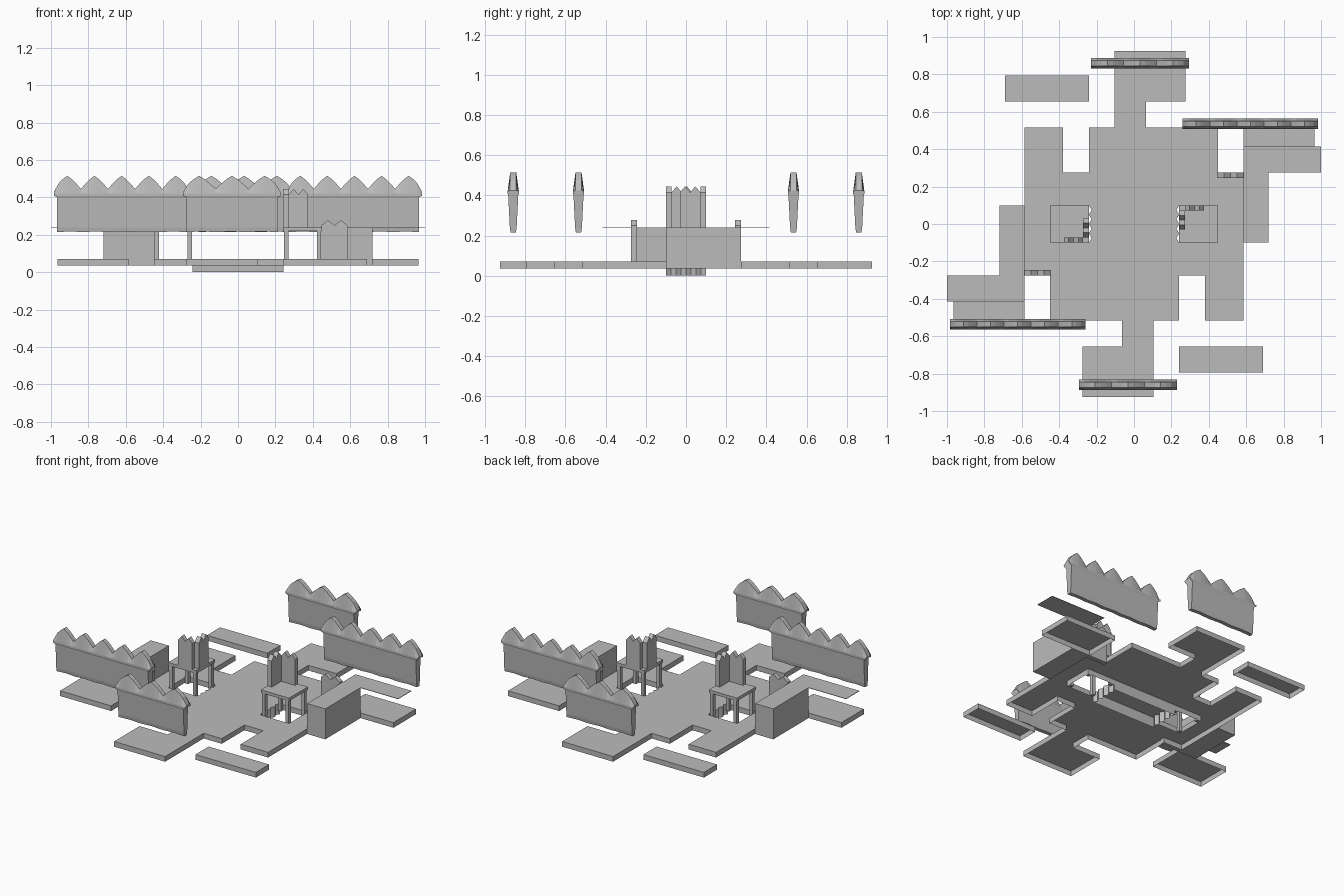
import bpy, bmesh
from math import pi
from mathutils import Matrix

cube = bpy.data.objects.get("Cube")
if cube:
    bpy.data.objects.remove(cube, do_unlink=True)

grey = bpy.data.materials.new("stone_grey")
grey.use_nodes = True
grey.diffuse_color = (0.5, 0.5, 0.5, 1)
grey.node_tree.nodes["Principled BSDF"].inputs["Base Color"].default_value = (0.5, 0.5, 0.5, 1)


def add(name, bm, both=True):
    """Make an object, and its half-turn twin about the centre."""
    bmesh.ops.recalc_face_normals(bm, faces=bm.faces[:])
    mesh = bpy.data.meshes.new(name)
    bm.to_mesh(mesh)
    bm.free()
    mesh.materials.append(grey)
    for i in range(2 if both else 1):
        ob = bpy.data.objects.new(name if i == 0 else name + "_opposite", mesh)
        ob.matrix_world = Matrix.Rotation(pi * i, 4, 'Z')
        bpy.context.collection.objects.link(ob)


def box(bm, x0, x1, y0, y1, z0, z1):
    m = Matrix.Translation(((x0 + x1) / 2, (y0 + y1) / 2, (z0 + z1) / 2)) \
        @ Matrix.Diagonal((x1 - x0, y1 - y0, z1 - z0, 1))
    bmesh.ops.create_cube(bm, size=1, matrix=m)


def skirt(bm, depth):
    """Drop walls from the open edges, leaving the underside open."""
    edges = [e for e in bm.edges if e.is_boundary]
    ext = bmesh.ops.extrude_edge_only(bm, edges=edges)["geom"]
    verts = [g for g in ext if isinstance(g, bmesh.types.BMVert)]
    bmesh.ops.translate(bm, verts=verts, vec=(0, 0, -depth))


def crown_slab(bm, a0, a1, b0, b1, z0, valley, peak, along_y=False):
    """Thin slab with a two-pointed top."""
    step = (a1 - a0) / 4
    outline = [(a0, z0)] + [(a0 + i * step, peak if i % 2 else valley) for i in range(5)] + [(a1, z0)]
    place = (lambda a, b, z: (b, a, z)) if along_y else (lambda a, b, z: (a, b, z))
    face = bm.faces.new([bm.verts.new(place(a, b0, z)) for a, z in outline])
    ext = bmesh.ops.extrude_face_region(bm, geom=[face])["geom"]
    verts = [g for g in ext if isinstance(g, bmesh.types.BMVert)]
    bmesh.ops.translate(bm, verts=verts, vec=place(0, b1 - b0, 0))


# Floor: a plan made of rectangles, each matched by its half-turn copy
FLOOR, RIM = 0.07, 0.035
half_plan = [(-0.585, 0.585, -0.275, 0.275), (-0.24, 0.45, 0.275, 0.515),
             (-0.585, -0.38, 0.275, 0.515), (-0.105, 0.065, 0.515, 0.655),
             (-0.105, 0.275, 0.655, 0.925), (-0.69, -0.24, 0.655, 0.795),
             (0.585, 0.965, 0.275, 0.515)]
plan = half_plan + [(-b, -a, -d, -c) for a, b, c, d in half_plan]
hole = (-0.45, 0.45, -0.1, 0.1)


def inside(r, x, y):
    return r[0] < x < r[1] and r[2] < y < r[3]


bm = bmesh.new()
xs = sorted({v for r in plan + [hole] for v in r[:2]})
ys = sorted({v for r in plan + [hole] for v in r[2:]})
for x0, x1 in zip(xs, xs[1:]):
    for y0, y1 in zip(ys, ys[1:]):
        cx, cy = (x0 + x1) / 2, (y0 + y1) / 2
        if any(inside(r, cx, cy) for r in plan) and not inside(hole, cx, cy):
            bm.faces.new([bm.verts.new((x, y, FLOOR)) for x, y in
                          ((x0, y0), (x1, y0), (x1, y1), (x0, y1))])
bmesh.ops.remove_doubles(bm, verts=bm.verts[:], dist=0.0005)
bmesh.ops.dissolve_limit(bm, angle_limit=0.01, verts=bm.verts[:], edges=bm.edges[:])
skirt(bm, FLOOR - RIM)
add("floor", bm, both=False)

# Central sunken block with ragged ends
bm = bmesh.new()
end = [(0.242 if i % 2 == 0 else 0.226, -0.1 + 0.2 * i / 8) for i in range(9)]
bm.faces.new([bm.verts.new((x, y, FLOOR)) for x, y in end + [(-x, -y) for x, y in end]])
skirt(bm, FLOOR)
add("central_block", bm, both=False)

# Desk, its thin side shelf, and the pointed gate beside it
bm = bmesh.new()
box(bm, 0.585, 0.72, -0.1, 0.275, RIM, 0.24)
add("desk", bm)
bm = bmesh.new()
box(bm, 0.585, 1.0, 0.275, 0.415, 0.237, 0.24)
add("desk_shelf", bm)
bm = bmesh.new()
crown_slab(bm, 0.445, 0.585, 0.245, 0.275, RIM, 0.25, 0.278)
add("gate", bm)

# Chair: seat, four legs and a corner back of two pointed slabs
bm = bmesh.new()
box(bm, 0.24, 0.45, -0.1, 0.1, 0.22, 0.24)
add("chair_seat", bm)
bm = bmesh.new()
for x in (0.247, 0.422):
    for y in (-0.095, 0.073):
        box(bm, x, x + 0.022, y, y + 0.022, RIM, 0.22)
add("chair_legs", bm)
bm = bmesh.new()
crown_slab(bm, -0.03, 0.072, 0.24, 0.272, 0.24, 0.415, 0.445, along_y=True)
crown_slab(bm, 0.272, 0.375, 0.072, 0.1, 0.24, 0.415, 0.445)
add("chair_back", bm)


def canopy_wall(name, x0, x1, y, peaks):
    """Floating wall, tapered below, with a flared scalloped crown."""
    bm = bmesh.new()
    mid, half = (x0 + x1) / 2, (x1 - x0) / 2
    n = peaks * 6
    rings = []
    for i in range(n + 1):
        u = 2 * i / n - 1
        t = abs((i % 6) / 3 - 1)
        low = 0.425 if i in (0, n) else 0.445
        top = low + (0.515 - low) * (1 - t ** 1.25)
        wave = 0.004 * (1 - t)
        rows = [(0.214 + wave, 0.013, 0.018), (0.24, 0.017, 0.018), (0.4, 0.025, 0.018),
                (0.408, 0.028, 0.002), (0.42, 0.028, 0), (top, 0.015, 0)]
        ring = [(mid + u * (half - inset), y - h, z) for z, h, inset in rows]
        ring += [(mid + u * (half - inset), y + h, z) for z, h, inset in reversed(rows)]
        rings.append([bm.verts.new(p) for p in ring])
    for r, s in zip(rings, rings[1:]):
        for k in range(len(r)):
            m = (k + 1) % len(r)
            bm.faces.new((r[k], r[m], s[m], s[k]))
    bm.faces.new(rings[0])
    bm.faces.new(rings[-1])
    add(name, bm)


# Scalloped walls hovering over the edges
canopy_wall("long_canopy_wall", 0.26, 0.985, 0.535, 5)
canopy_wall("short_canopy_wall", -0.23, 0.295, 0.86, 3)
